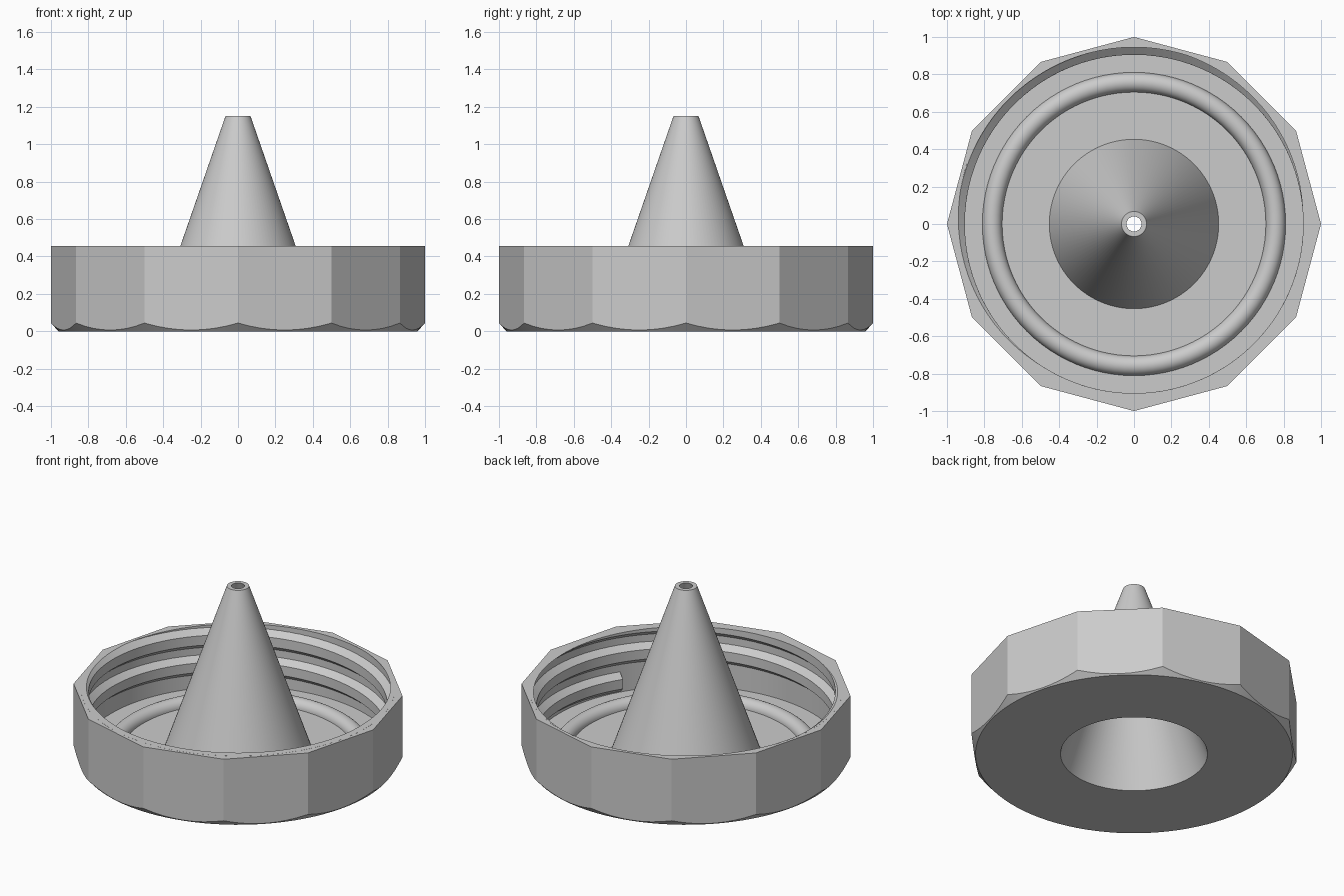
import bpy, bmesh, math

cube = bpy.data.objects.get("Cube")
if cube:
    bpy.data.objects.remove(cube, do_unlink=True)

SIDES, SEG = 12, 96
RIM_Z, FLOOR_Z = 0.455, 0.04
WALL_R, CREST_R = 0.945, 0.905
PITCH = 0.18

grey = bpy.data.materials.new("light_grey_plastic")
grey.use_nodes = True
grey.diffuse_color = (0.6, 0.6, 0.6, 1)
grey.node_tree.nodes["Principled BSDF"].inputs["Base Color"].default_value = grey.diffuse_color


def finish(bm, name):
    bmesh.ops.recalc_face_normals(bm, faces=bm.faces)
    mesh = bpy.data.meshes.new(name)
    bm.to_mesh(mesh)
    bm.free()
    mesh.materials.append(grey)
    obj = bpy.data.objects.new(name, mesh)
    bpy.context.collection.objects.link(obj)
    bpy.ops.object.select_all(action="DESELECT")
    obj.select_set(True)
    bpy.context.view_layer.objects.active = obj
    bpy.ops.object.shade_smooth_by_angle(angle=math.radians(20))
    return obj


def polar(r, a, z):
    return (r * math.cos(a), r * math.sin(a), z)


def side_radius(a):
    """Radius of the twelve-sided outline at an angle."""
    step = 2 * math.pi / SIDES
    return math.cos(step / 2) / math.cos(a % step - step / 2)


def bridge(bm, loops, closed):
    pairs = list(zip(loops, loops[1:]))
    if closed:
        pairs.append((loops[-1], loops[0]))
    for low, high in pairs:
        for i in range(len(low)):
            j = (i + 1) % len(low)
            bm.faces.new((low[i], low[j], high[j], high[i]))


# Cap and spout: one revolved shell; None marks the twelve-sided outline
profile = [(0.445, 0), (0.96, 0), (None, None), (None, RIM_Z),
           (WALL_R, RIM_Z), (WALL_R, FLOOR_Z), (0.453, FLOOR_Z),
           (0.067, 1.15), (0.04, 1.15)]
bm = bmesh.new()
rings = []
for r, z in profile:
    ring = []
    for k in range(SEG):
        a = 2 * math.pi * k / SEG
        rad = side_radius(a) if r is None else r
        # the conical chamfer climbs toward each corner
        height = (rad - 0.96) * 1.1 if z is None else z
        ring.append(bm.verts.new(polar(rad, a, height)))
    rings.append(ring)
bridge(bm, rings, closed=True)
finish(bm, "cap_with_spout")

# Sealing ring, half sunk into the floor
bm = bmesh.new()
rings = []
for k in range(17):
    t = math.pi * k / 16
    r, z = 0.758 + 0.053 * math.cos(t), FLOOR_Z + 0.053 * math.sin(t)
    rings.append([bm.verts.new(polar(r, 2 * math.pi * i / SEG, z)) for i in range(SEG)])
bridge(bm, rings, closed=False)
finish(bm, "sealing_ring")

# Internal screw thread: trapezoid swept on a helix, trimmed flush at the rim
section = [(WALL_R + 0.005, -0.07), (CREST_R, -0.032),
           (CREST_R, 0.032), (WALL_R + 0.005, 0.07)]
bm = bmesh.new()
start, end = math.radians(300 - 690), math.radians(300 + 170)
steps = 230
loops = []
for k in range(steps + 1):
    a = start + (end - start) * k / steps
    mid = RIM_Z + PITCH * (a - math.radians(300)) / (2 * math.pi)
    loops.append([bm.verts.new(polar(r, a, mid + dz)) for r, dz in section])
bridge(bm, loops, closed=False)
bm.faces.new(loops[0])
bm.faces.new(loops[-1])
cut = bmesh.ops.bisect_plane(bm, geom=bm.verts[:] + bm.edges[:] + bm.faces[:],
                             plane_co=(0, 0, RIM_Z + 0.0005), plane_no=(0, 0, 1),
                             clear_outer=True)
edges = [e for e in cut["geom_cut"] if isinstance(e, bmesh.types.BMEdge)]
bmesh.ops.triangle_fill(bm, edges=edges, use_beauty=True)
finish(bm, "screw_thread")
